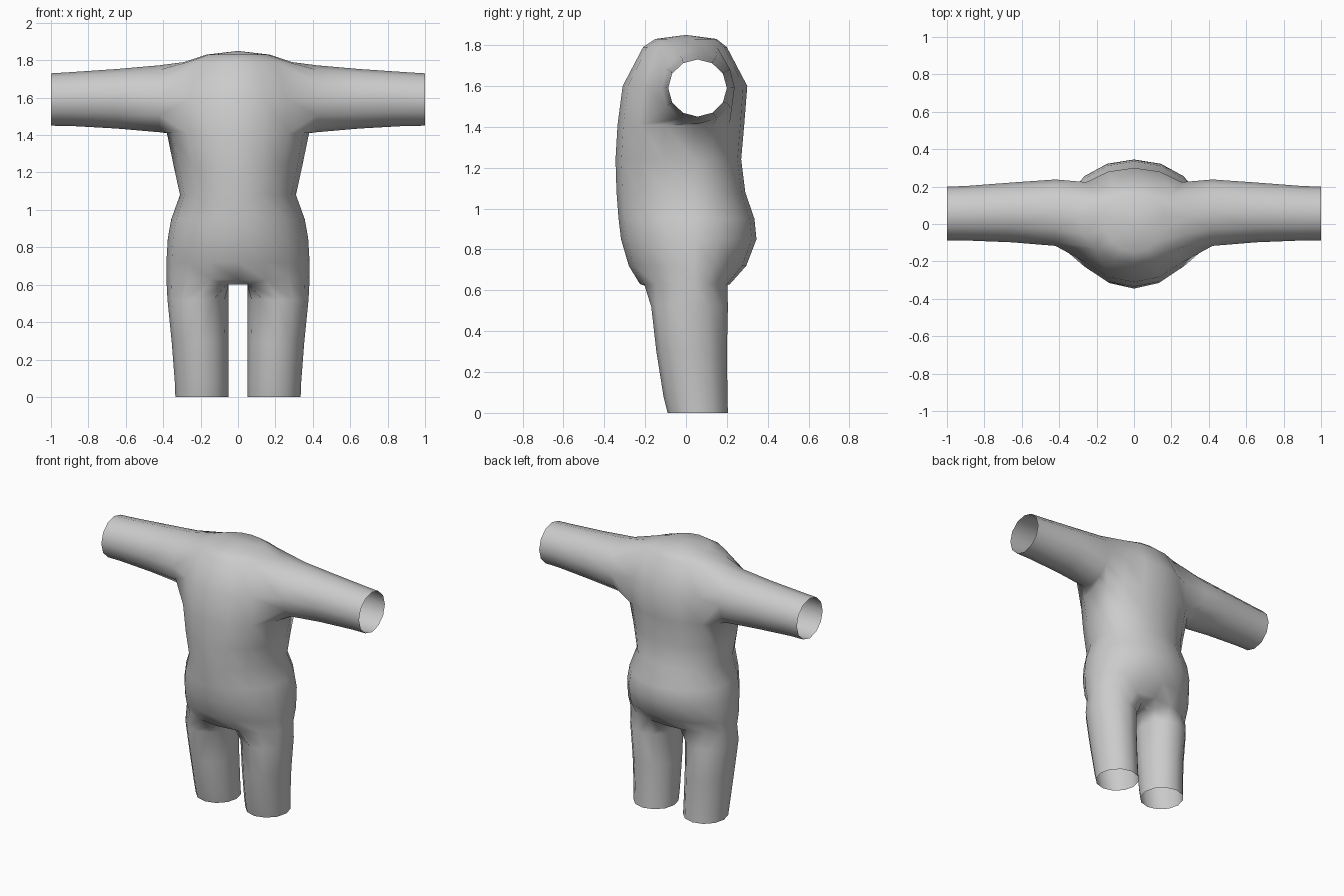
import bpy, bmesh
from math import sin, cos, radians

if "Cube" in bpy.data.objects:
    bpy.data.objects.remove(bpy.data.objects["Cube"])

bm = bmesh.new()


def bridge(a, b):
    """Quads between two closed vertex loops of equal length."""
    n = len(a)
    for i in range(n):
        bm.faces.new((a[i], a[(i + 1) % n], b[(i + 1) % n], b[i]))


# Torso cross-sections: z, half width, front y, back y
SECTIONS = [
    (1.83, .17, -.15, .15), (1.79, .29, -.21, .20), (1.60, .36, -.31, .30),
    (1.41, .38, -.335, .285), (1.24, .345, -.345, .27), (1.08, .31, -.34, .29),
    (.95, .357, -.33, .335), (.85, .375, -.318, .345), (.72, .383, -.28, .295),
    (.63, .383, -.225, .215)]
N, YC = 16, .04
rings = []
for z, w, yf, yb in SECTIONS:
    ring = []
    for i in range(N):
        t = radians(i * 360 / N)
        depth = yb - YC if sin(t) > 0 else YC - yf
        ring.append(bm.verts.new((w * cos(t), YC + depth * sin(t), z)))
    rings.append(ring)

# Torso skin, leaving an opening on each side for the arms
for r in range(len(rings) - 1):
    for i in range(N):
        if r in (1, 2) and i in (14, 15, 0, 1, 6, 7, 8, 9):
            continue
        j = (i + 1) % N
        bm.faces.new((rings[r][i], rings[r][j], rings[r + 1][j], rings[r + 1][i]))

# Closed neck
top = bm.verts.new((0, 0, 1.85))
for i in range(N):
    bm.faces.new((rings[0][i], rings[0][(i + 1) % N], top))

inner = {}
for s in (1, -1):
    def col(r, i):
        return rings[r][(i if s > 0 else 8 - i) % N]

    # Arm, open at the wrist: x, front y, back y, bottom z, top z
    loop = [col(3, i) for i in (0, 1, 2)] + [col(2, 2)]
    loop += [col(1, i) for i in (2, 1, 0, -1, -2)] + [col(2, -2)]
    loop += [col(3, i) for i in (-2, -1)]
    for x, y0, y1, z0, z1 in [(.42, -.117, .238, 1.415, 1.773),
                              (.65, -.098, .222, 1.435, 1.753),
                              (.90, -.088, .203, 1.449, 1.736),
                              (1.0, -.087, .20, 1.45, 1.73)]:
        nxt = []
        for k in range(12):
            t = radians(30 * k)
            nxt.append(bm.verts.new((s * x, (y0 + y1) / 2 + (y1 - y0) / 2 * sin(t),
                                     (z0 + z1) / 2 - (z1 - z0) / 2 * cos(t))))
        bridge(loop, nxt)
        loop = nxt

    # Leg, open at the ankle: z, inner x, outer x, front y, back y
    inner[s] = [bm.verts.new((s * x, y, .60)) for x, y in
                ((.06, .15), (.05, .10), (.05, .02), (.05, -.06), (.06, -.13))]
    loop = [col(9, i) for i in range(-3, 4)] + inner[s]
    for z, x0, x1, y0, y1 in [(.52, .05, .377, -.17, .205),
                              (.30, .05, .355, -.145, .20),
                              (.08, .05, .338, -.11, .203),
                              (0, .05, .335, -.09, .205)]:
        nxt = []
        for k in range(12):
            t = radians(30 * k - 90)
            nxt.append(bm.verts.new((s * ((x0 + x1) / 2 + (x1 - x0) / 2 * cos(t)),
                                     (y0 + y1) / 2 + (y1 - y0) / 2 * sin(t), z)))
        bridge(loop, nxt)
        loop = nxt
    # Corners between crotch strip and torso
    bm.faces.new((col(9, 3), rings[9][4], inner[s][0]))
    bm.faces.new((col(9, -3), rings[9][12], inner[s][4]))

# Crotch strip between the legs
a, b = inner[1], inner[-1]
for k in range(4):
    bm.faces.new((a[k], a[k + 1], b[k + 1], b[k]))
bm.faces.new((a[0], b[0], rings[9][4]))
bm.faces.new((a[4], b[4], rings[9][12]))

bmesh.ops.recalc_face_normals(bm, faces=bm.faces)
for f in bm.faces:
    f.smooth = True
mesh = bpy.data.meshes.new("body_suit")
bm.to_mesh(mesh)
bm.free()
bpy.context.collection.objects.link(bpy.data.objects.new("body_suit", mesh))
